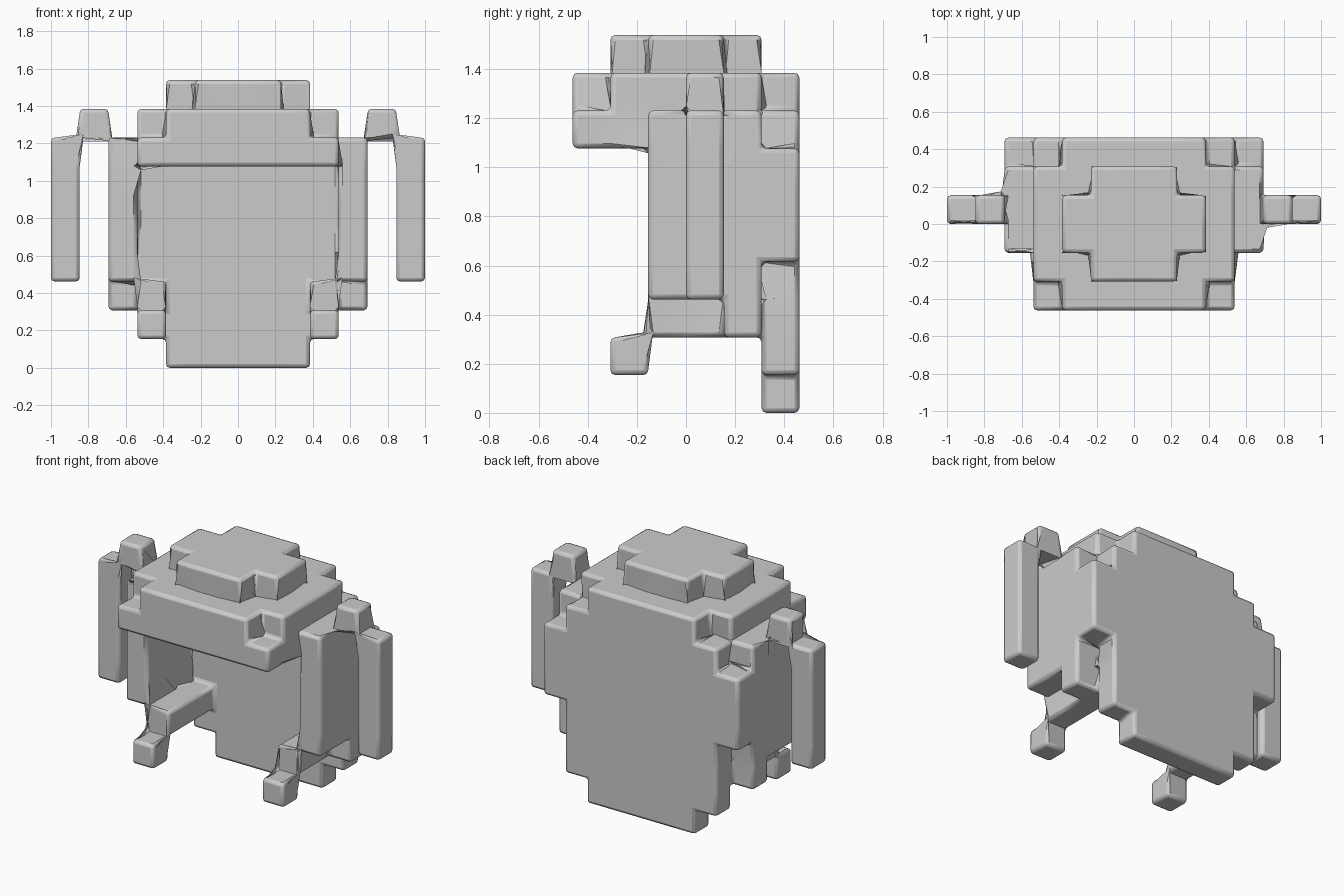
import bpy, bmesh
from mathutils import Vector

if "Cube" in bpy.data.objects:
    bpy.data.objects.remove(bpy.data.objects["Cube"])

U = 2 / 13  # size of one cube cell
cells = set()


def fill(x0, x1, y0, y1, z0, z1):
    """Fill cells by index ranges (inclusive), mirrored across x."""
    for x in range(x0, x1 + 1):
        for y in range(y0, y1 + 1):
            for z in range(z0, z1 + 1):
                cells.update({(x, y, z), (-x, y, z)})


# Back panel, stepped at the corners
fill(0, 2, 5, 5, 0, 8)
fill(3, 3, 5, 5, 1, 7)
fill(4, 4, 5, 5, 4, 6)
# Cap: crown plate, then a hollow ring beneath it
fill(0, 2, 2, 3, 9, 9)
fill(0, 1, 1, 4, 9, 9)
fill(3, 3, 1, 4, 8, 8)
fill(2, 2, 1, 1, 8, 8)
fill(2, 2, 4, 4, 8, 8)
fill(0, 2, 0, 0, 8, 8)
# Fringe
fill(0, 3, 0, 0, 7, 7)
fill(3, 3, 1, 1, 7, 7)
# Side walls
fill(4, 4, 2, 3, 3, 7)
fill(4, 4, 4, 4, 2, 7)
# Lower side bars and their front tips
fill(3, 3, 2, 4, 2, 2)
fill(3, 3, 1, 1, 1, 1)
# Hanging side strands
fill(5, 5, 3, 3, 8, 8)
fill(6, 6, 3, 3, 3, 7)

# Skin the cells with outer faces only
bm = bmesh.new()
verts = {}


def vert(p):
    if p not in verts:
        verts[p] = bm.verts.new(((p[0] - 0.5) * U, (p[1] - 3) * U, p[2] * U))
    return verts[p]


for c in sorted(cells):
    for axis in range(3):
        for side in (0, 1):
            n = list(c)
            n[axis] += 2 * side - 1
            if tuple(n) in cells:
                continue
            a, b = (axis + 1) % 3, (axis + 2) % 3
            ring = []
            for da, db in ((0, 0), (1, 0), (1, 1), (0, 1)):
                p = list(c)
                p[axis] += side
                p[a] += da
                p[b] += db
                ring.append(vert(tuple(p)))
            bm.faces.new(ring if side else ring[::-1])

# Merge flat areas
bmesh.ops.dissolve_limit(bm, angle_limit=0.02, verts=bm.verts[:], edges=bm.edges[:])
mesh = bpy.data.meshes.new("blocky_hair")
bm.to_mesh(mesh)
bm.free()
hair = bpy.data.objects.new("blocky_hair", mesh)
bpy.context.collection.objects.link(hair)

# Rounded edges
bevel = hair.modifiers.new("rounded_edges", 'BEVEL')
bevel.width = 0.02
bevel.segments = 2
bevel.limit_method = 'ANGLE'

grey = bpy.data.materials.new("light_grey")
grey.diffuse_color = (0.6, 0.6, 0.6, 1)
grey.use_nodes = True
grey.node_tree.nodes["Principled BSDF"].inputs["Base Color"].default_value = grey.diffuse_color
mesh.materials.append(grey)

bpy.context.view_layer.objects.active = hair
hair.select_set(True)
bpy.ops.object.shade_smooth_by_angle(angle=0.6)
